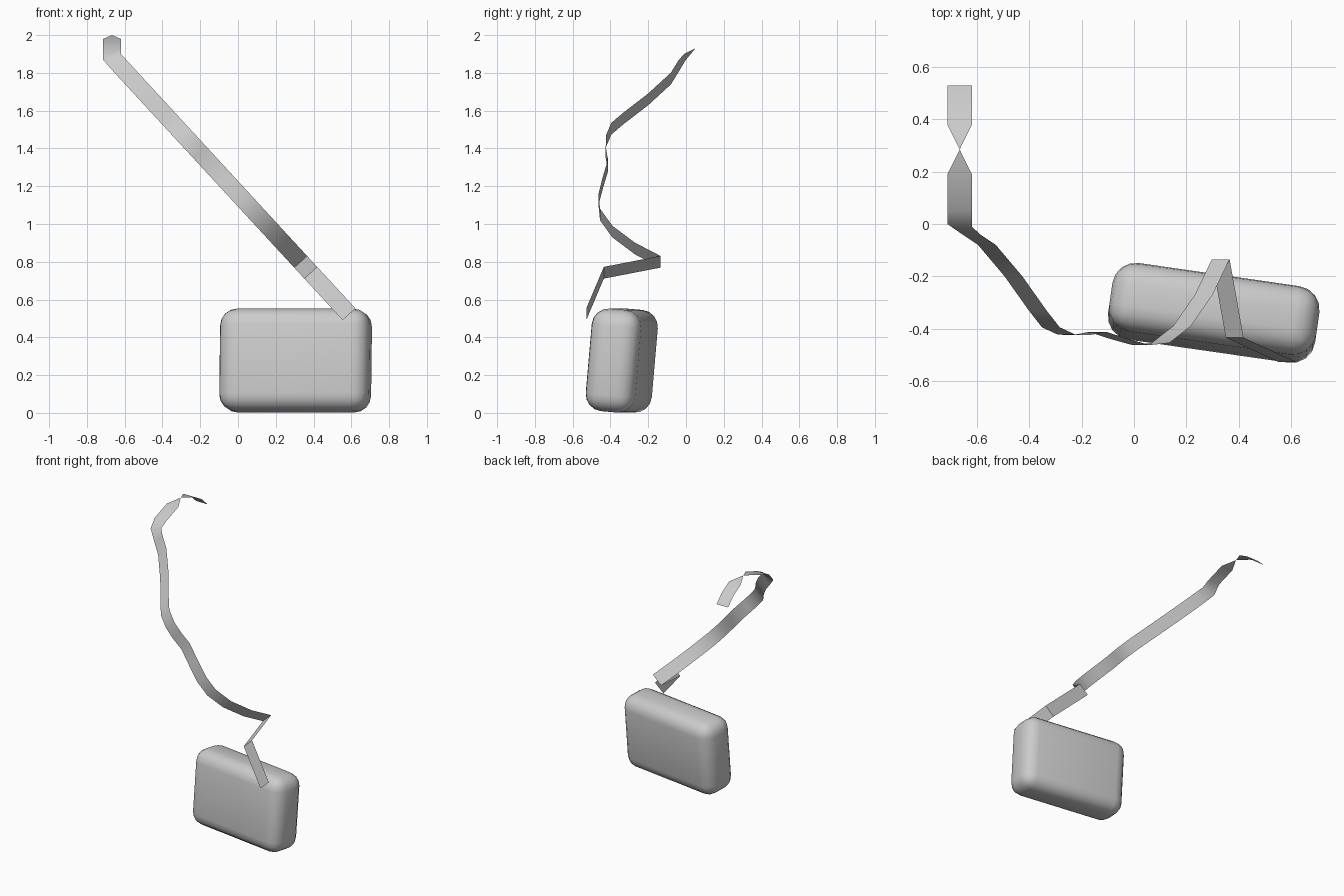
import bpy, bmesh
from math import radians
from mathutils import Vector

if "Cube" in bpy.data.objects:
    bpy.data.objects.remove(bpy.data.objects["Cube"])


def add_object(name, bm):
    for f in bm.faces:
        f.smooth = True
    mesh = bpy.data.meshes.new(name)
    bm.to_mesh(mesh)
    bm.free()
    obj = bpy.data.objects.new(name, mesh)
    bpy.context.collection.objects.link(obj)
    return obj


# Rounded bag body, turned and leaning back slightly
bm = bmesh.new()
bmesh.ops.create_cube(bm, size=1)
bmesh.ops.scale(bm, vec=(0.80, 0.265, 0.545), verts=bm.verts)
bmesh.ops.bevel(bm, geom=bm.edges[:], offset=0.09, segments=4,
                profile=0.5, affect='EDGES')
bag = add_object("bag_body", bm)
bag.location = (0.305, -0.34, 0.277)
bag.rotation_euler = (radians(-5), 0, radians(-8.2))

# Strap rows: (centre, half width vector), negative width flips the ribbon
rows = []
for y, z, half in [(0.53, 1.87, -0.047), (0.46, 1.935, -0.047),
                   (0.38, 1.98, -0.047), (0.285, 2.0, 0),
                   (0.19, 1.98, 0.047), (0.05, 1.93, 0.047)]:
    rows.append((Vector((-0.667, y, z)), Vector((half, 0, 0))))
rows.append((Vector((-0.667, -0.005, 1.885)), Vector((0.047, -0.005, 0.015))))

# Diagonal part is straight in front view, wavy in side view
for y, z in [(-0.04, 1.835), (-0.08, 1.77), (-0.20, 1.66), (-0.33, 1.56),
             (-0.395, 1.505), (-0.423, 1.44), (-0.425, 1.38), (-0.413, 1.31),
             (-0.44, 1.22), (-0.463, 1.13), (-0.455, 1.05), (-0.39, 0.96),
             (-0.27, 0.87), (-0.135, 0.80), (-0.435, 0.742), (-0.528, 0.522)]:
    x = 0.588 - (z - 0.522) * 0.922
    rows.append((Vector((x, y, z)), Vector((0.034, 0, 0.031))))

bm = bmesh.new()
prev = None
for centre, half in rows:
    if half.length == 0:
        tip = bm.verts.new(centre)
        pair = (tip, tip)
    else:
        pair = (bm.verts.new(centre + half), bm.verts.new(centre - half))
    if prev:
        loop = list(dict.fromkeys((prev[0], prev[1], pair[1], pair[0])))
        bm.faces.new(loop)
    prev = pair
strap = add_object("shoulder_strap", bm)

# Keep the sharp folds crisp
for obj in (bag, strap):
    obj.select_set(True)
bpy.context.view_layer.objects.active = bag
bpy.ops.object.shade_smooth_by_angle(angle=radians(40))
